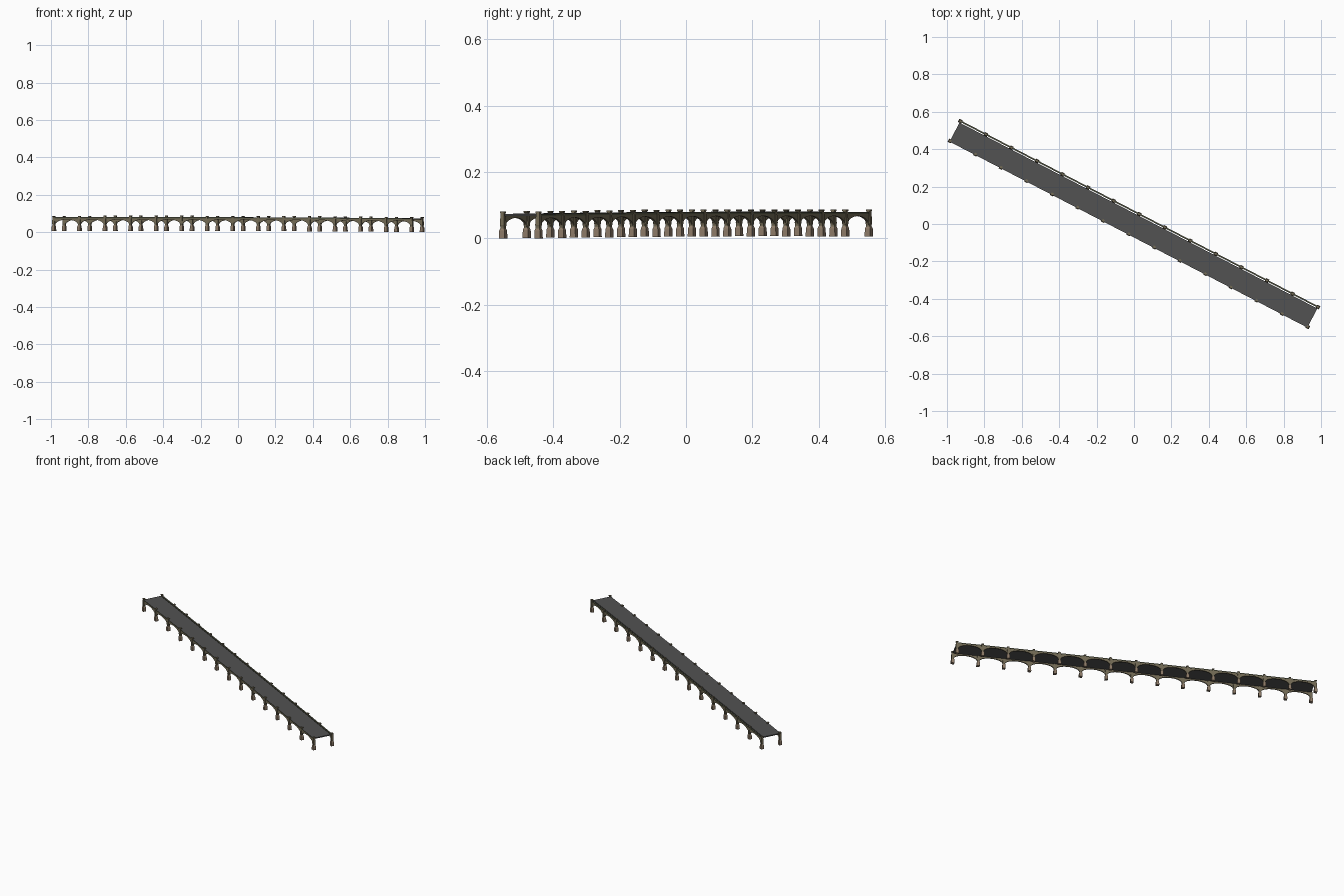
import bpy, bmesh, math
from mathutils import Matrix

if "Cube" in bpy.data.objects:
    bpy.data.objects.remove(bpy.data.objects["Cube"])

BAYS = 14
HALF = 1.078            # half length of the bridge
SIDE = 0.060            # lateral distance of the pier rows
BAY = 2 * HALF / BAYS
ROT = Matrix.Rotation(math.radians(-27.46), 4, 'Z')


def material(name, col):
    m = bpy.data.materials.new(name)
    m.diffuse_color = (*col, 1)
    m.use_nodes = True
    m.node_tree.nodes["Principled BSDF"].inputs["Base Color"].default_value = m.diffuse_color
    return m


STONE = material("olive_stone", (0.17, 0.145, 0.09))
BROWN = material("brown_stone", (0.27, 0.20, 0.14))
GREEN = material("dark_green_coping", (0.085, 0.09, 0.055))
ASPHALT = material("grey_asphalt", (0.085, 0.085, 0.085))


def lift(u):
    """Gentle slope and crown along the bridge."""
    t = (u + HALF) / (2 * HALF)
    t = min(max(t, 0), 1)
    return 0.006 * (1 - t) + 0.012 * t * (1 - t)


def finish(bm, name, mat):
    bmesh.ops.recalc_face_normals(bm, faces=bm.faces)
    me = bpy.data.meshes.new(name)
    bm.to_mesh(me)
    bm.free()
    me.materials.append(mat)
    me.transform(ROT)
    ob = bpy.data.objects.new(name, me)
    bpy.context.collection.objects.link(ob)
    return ob


def strip(name, mat, stations, v0, v1):
    """Sweep a rectangle; stations are (u, z_low, z_high)."""
    bm = bmesh.new()
    prev = None
    for u, lo, hi in stations:
        z = lift(u)
        ring = [bm.verts.new((u, v, w + z)) for v, w in
                ((v0, lo), (v1, lo), (v1, hi), (v0, hi))]
        if prev:
            for i in range(4):
                j = (i + 1) % 4
                bm.faces.new((prev[i], prev[j], ring[j], ring[i]))
        else:
            bm.faces.new(ring)
        prev = ring
    bm.faces.new(prev)
    return finish(bm, name, mat)


def column(name, mat, u, v, levels):
    """Square column; levels are (z, half width)."""
    bm = bmesh.new()
    prev = None
    z0 = lift(u)
    for z, h in levels:
        ring = [bm.verts.new((u + a * h, v + b * h, z + z0))
                for a, b in ((-1, -1), (1, -1), (1, 1), (-1, 1))]
        if prev:
            for i in range(4):
                j = (i + 1) % 4
                bm.faces.new((prev[i], prev[j], ring[j], ring[i]))
        else:
            bm.faces.new(ring)
        prev = ring
    bm.faces.new(prev)
    return finish(bm, name, mat)


# arched wall profile: a half ellipse per bay
SPRING, RISE, SHAFT, TOP = 0.034, 0.027, 0.0075, 0.0685
wall = []
for b in range(BAYS):
    mid = -HALF + (b + 0.5) * BAY
    r = BAY / 2 - SHAFT
    wall.append((mid - BAY / 2, SPRING, TOP))
    for i in range(17):
        a = math.pi * (1 - i / 16)
        wall.append((mid + r * math.cos(a), SPRING + RISE * math.sin(a), TOP))
wall.append((HALF, SPRING, TOP))

us = [-HALF + i * BAY for i in range(BAYS + 1)]

for s, tag in ((-1, "front"), (1, "back")):
    v = s * SIDE
    strip(f"{tag}_arched_wall", STONE, wall, v - 0.0035, v + 0.0035)
    # coping rail along the top of the wall
    strip(f"{tag}_coping", GREEN, [(u, 0.0675, 0.0735) for u in us],
          v - 0.0042, v + 0.0042)
    for i, u in enumerate(us):
        # footing, shaft with small capital, post
        column(f"{tag}_footing_{i}", BROWN, u, v,
               [(0, 0.0095), (0.024, 0.0088), (0.031, 0.0062)])
        column(f"{tag}_shaft_{i}", STONE, u, v,
               [(0.030, 0.0064), (0.036, 0.0064), (0.040, 0.0075), (0.060, 0.0065),
                (0.076, 0.0055), (0.077, 0.0068), (0.081, 0.0068)])

# road deck, leaving a narrow slot beside the back wall
strip("road_deck", ASPHALT, [(u, 0.0675, 0.0738) for u in us], -SIDE - 0.0035, SIDE - 0.009)
